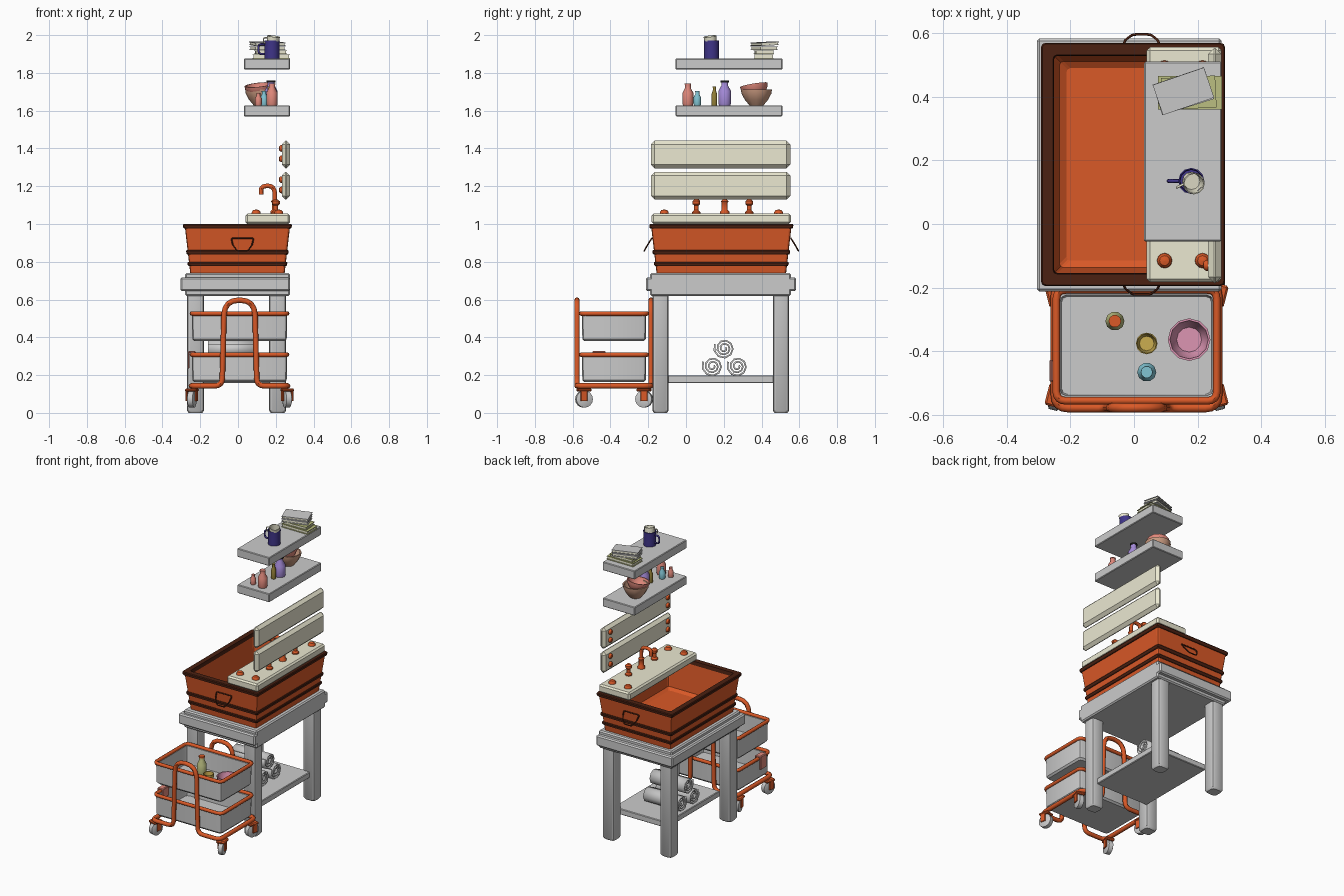
import bpy, bmesh, math
from mathutils import Vector, Matrix

if "Cube" in bpy.data.objects:
    bpy.data.objects.remove(bpy.data.objects["Cube"])


def mat(name, *c):
    m = bpy.data.materials.new(name)
    m.diffuse_color = (*c, 1)
    m.use_nodes = True
    m.node_tree.nodes["Principled BSDF"].inputs["Base Color"].default_value = m.diffuse_color
    return m


ORANGE, BROWN = mat("orange", .7, .1, .02), mat("brown", .07, .015, .006)
CREAM, SALMON = mat("cream", .83, .81, .64), mat("salmon", .75, .25, .2)
TAN, PURPLE = mat("tan", .6, .33, .22), mat("purple", .38, .26, .7)
BLUE, OLIVE = mat("light blue", .22, .55, .65), mat("olive", .3, .22, .04)
LIME, INDIGO = mat("lime", .5, .52, .22), mat("indigo", .05, .035, .25)
PINK, YELLOW = mat("pink", .72, .3, .45), mat("yellow", .6, .42, .08)
BLACK = mat("black", .01, .01, .01)


def finish(name, bm, m=None, loc=(0, 0, 0), rot=(0, 0, 0), smooth=0):
    bmesh.ops.remove_doubles(bm, verts=bm.verts, dist=1e-5)
    bmesh.ops.recalc_face_normals(bm, faces=bm.faces)
    me = bpy.data.meshes.new(name)
    bm.to_mesh(me)
    bm.free()
    ob = bpy.data.objects.new(name, me)
    bpy.context.collection.objects.link(ob)
    ob.location, ob.rotation_euler = loc, rot
    if m:
        me.materials.append(m)
    if smooth:
        bpy.ops.object.select_all(action='DESELECT')
        ob.select_set(True)
        bpy.context.view_layer.objects.active = ob
        bpy.ops.object.shade_smooth_by_angle(angle=smooth)
    return ob


def box(name, lo, hi, m=None, bevel=0, seg=1, rot=(0, 0, 0)):
    bm = bmesh.new()
    lo, hi = Vector(lo), Vector(hi)
    bmesh.ops.create_cube(bm, size=1, matrix=Matrix.Diagonal((*(hi - lo), 1)))
    if bevel:
        bmesh.ops.bevel(bm, geom=bm.edges[:], offset=bevel, segments=seg, affect='EDGES', profile=.5)
    return finish(name, bm, m, (lo + hi) / 2, rot)


def loft(name, rings, m=None, loop=False, smooth=0, **kw):
    """Skin a list of point rings; cap the ends unless looped."""
    bm = bmesh.new()
    vs = [[bm.verts.new(p) for p in r] for r in rings]
    n = len(vs[0])
    for a, b in zip(vs, vs[1:] + vs[:1] if loop else vs[1:]):
        for i in range(n):
            bm.faces.new((a[i], a[(i + 1) % n], b[(i + 1) % n], b[i]))
    if not loop:
        bm.faces.new(vs[0])
        bm.faces.new(vs[-1])
    return finish(name, bm, m, smooth=smooth, **kw)


def rect(cx, cy, hx, hy, z, c=.01, n=3):
    """Rounded rectangle ring."""
    out = []
    for k, (sx, sy) in enumerate(((1, 1), (-1, 1), (-1, -1), (1, -1))):
        for j in range(n):
            a = math.pi / 2 * (k + j / (n - 1))
            out.append((cx + sx * (hx - c) + c * math.cos(a), cy + sy * (hy - c) + c * math.sin(a), z))
    return out


def lathe(name, loc, prof, m=None, n=12, rot=(0, 0, 0)):
    rings = [[(max(r, 1e-4) * math.cos(2 * math.pi * i / n), max(r, 1e-4) * math.sin(2 * math.pi * i / n), z)
              for i in range(n)] for r, z in prof]
    return loft(name, rings, m, smooth=.7, loc=loc, rot=rot)


def tube(name, pts, r, m=ORANGE, cyclic=False, fillet=.02):
    """Round pipe along a path with filleted corners (a 4th value overrides the fillet)."""
    path, n = [], len(pts)
    for i, p in enumerate(pts):
        b = Vector(p[:3])
        if not cyclic and i in (0, n - 1):
            path.append(b)
            continue
        a, c = Vector(pts[i - 1][:3]) - b, Vector(pts[(i + 1) % n][:3]) - b
        f = p[3] if len(p) > 3 else fillet
        a, c = (v.normalized() * min(f, v.length * .49) for v in (a, c))
        path += [b + a * (1 - t) ** 2 + c * t * t for t in (0, .25, .5, .75, 1)]
    cu = bpy.data.curves.new(name, 'CURVE')
    cu.dimensions, cu.bevel_depth, cu.bevel_resolution, cu.use_fill_caps = '3D', r, 2, True
    s = cu.splines.new('POLY')
    s.points.add(len(path) - 1)
    s.use_cyclic_u = cyclic
    for q, p in zip(s.points, path):
        q.co = (*p, 1)
    tmp = bpy.data.objects.new(name + "_path", cu)
    bpy.context.collection.objects.link(tmp)
    bm = bmesh.new()
    bm.from_mesh(tmp.to_mesh())
    bpy.data.objects.remove(tmp)
    return finish(name, bm, m, smooth=.8)


def knob(name, loc, r=.024, rot=(0, 0, 0)):
    lathe(name, loc, [(r, 0), (r * .95, r * .45), (r * .65, r * .85), (0, r)], ORANGE, 12, rot)


# table: top with moulding, legs, lower shelf
box("table_top", (-.28, -.19, .62), (.275, .555, .74), None, .008)
box("table_moulding", (-.305, -.212, .645), (.275, .583, .717), None, .008)
for x in (-.225, .21):
    for y in (-.135, .503):
        loft("table_leg", [rect(x, y, .045 - d, .043 - d, z, .018) for z, d in ((0, .008), (.012, 0), (.63, 0))], smooth=.6)
box("lower_shelf", (-.185, -.1, .158), (.22, .47, .198), None, .004)

# rolled towels
for y, z in ((.14, .247), (.272, .247), (.202, .342)):
    bm = bmesh.new()
    rows = []
    for i in range(25):
        a, r = -i * math.pi / 4.5 + .6, .01 + .045 * i / 24
        rows.append([bm.verts.new((x, y + r * math.cos(a), z + r * math.sin(a))) for x in (-.16, .1)])
    for a, b in zip(rows, rows[1:]):
        bm.faces.new((a[0], a[1], b[1], b[0]))
    s = finish("rolled_towel", bm, smooth=.3).modifiers.new("thick", 'SOLIDIFY')
    s.thickness, s.offset = .009, 0

# tub: tapered shell, rim, bands, wire handles
CX, CY = -.003, .187


def sec(z, g=0):
    t = (z - .74) / .26
    return rect(CX, CY, .25 + .03 * t + g, .343 + .03 * t + g, z, .012)


loft("tub", [sec(.74), sec(.99), sec(.99, -.025), sec(.79, -.025), sec(.775, -.045)], ORANGE)
for z0, z1, g, w in ((.975, 1.0, .009, .038), (.838, .862, .008, .015), (.778, .8, .008, .015)):
    loft("tub_rim" if z0 > .9 else "tub_band",
         [sec(z0, g - .004), sec(z0 + .006, g), sec(z1 - .006, g), sec(z1, g - .004), sec(z1, g - w), sec(z0, g - w)],
         BROWN, True)
for s in (-1, 1):
    tube("tub_handle", [(x, CY + s * d, z) for x, d, z in
                        ((-.035, .368, .925), (.082, .368, .925), (.075, .39, .89), (.052, .408, .858),
                         (-.004, .408, .858), (-.028, .39, .89))], .004, BROWN, True, .01)

# counter with taps and knobs
box("counter", (.04, -.182, 1.0), (.275, .555, 1.055), CREAM, .01)
for x in (.096, .215):
    for y in (-.115, .49):
        knob("counter_knob", (x, y, 1.053))
for y in (.055, .335):
    lathe("tap", (.2, y, 1.053), [(.022, 0), (.022, .01), (.012, .02), (.012, .045), (.02, .052), (.02, .068), (.01, .078)], ORANGE)
    tube("tap_cross", [(.18, y, 1.113), (.222, y, 1.113)], .008)
lathe("faucet_base", (.195, .205, 1.053), [(.024, 0), (.024, .012), (.016, .022), (.016, .06), (.02, .066), (.014, .075)], ORANGE)
tube("faucet", [(.195, .205, 1.1), (.195, .205, 1.202, .045), (.122, .205, 1.202, .045), (.122, .205, 1.155)], .012)

# wall panels and bolts
for z in (1.13, 1.295):
    box("wall_panel", (.232, -.185, z), (.275, .552, z + .146), CREAM, .019)
    for dz in (.05, .105):
        for y in (-.13, .49):
            knob("panel_bolt", (.234, y, z + dz), .018, (0, -math.pi / 2, 0))

# wall shelves
for z in (1.57, 1.818):
    box("wall_shelf", (.032, -.055, z), (.275, .51, z + .058), None, .004)


def bottle(name, x, y, z, r, h, m, cap=None):
    lathe(name, (x, y, z), [(r * .9, 0), (r, h * .08), (r, h * .58), (r * .55, h * .8), (r * .55, h * .95), (r * .62, h * .95), (r * .62, h)], m, 10)
    if cap:
        lathe(name + "_cap", (x, y, z + h * .94), [(r * .66, 0), (r * .66, h * .08)], cap, 10)


def bowl(name, loc, r, h, m, rot=(0, 0, 0), base=.45):
    k = r * .9
    lathe(name, loc, [(r * base, 0), (r * (.55 + base * .45), h * .35), (r * .97, h * .75), (r, h), (k, h),
                      (k * .95, h * .75), (k * (.5 + base * .45), h * .38), (k * base, h * .12)], m, 12, rot)


# bottles and bowls on the lower wall shelf
for x, y, r, h, m, cap in ((.18, .01, .03, .115, SALMON, None), (.108, .01, .018, .065, SALMON, None),
                           (.138, .06, .02, .075, BLUE, None), (.165, .15, .016, .1, OLIVE, None),
                           (.175, .205, .035, .13, PURPLE, BLACK)):
    bottle("shelf_bottle", x, y, 1.628, r, h, m, cap)
bowl("tan_bowl", (.12, .373, 1.628), .082, .085, TAN)
bowl("pink_bowl", (.115, .37, 1.668), .074, .07, SALMON, (.16, -.1, 0))

# mug, cup and books on the upper wall shelf
bowl("mug", (.18, .135, 1.876), .041, .096, INDIGO, base=.97)
tube("mug_handle", [(.145, .135, 1.952), (.108, .135, 1.952), (.108, .135, 1.9), (.145, .135, 1.9)], .006, INDIGO)
bowl("cup", (.18, .135, 1.925), .034, .07, CREAM, (.12, .12, 0), .85)
tube("cup_handle", [(.155, .125, 1.985), (.135, .115, 1.985), (.135, .115, 1.96), (.155, .125, 1.955)], .004, CREAM, False, .008)


def book(c, w, d, h, m, rot):
    R = Matrix.Rotation(rot[2], 3, 'Z') @ Matrix.Rotation(rot[0], 3, 'X')
    for nm, o, sz, mm in (("book_cover", -h / 2 + .002, (w, d, .004), m), ("book_cover", h / 2 - .002, (w, d, .004), m),
                          ("book_pages", 0, (w - .01, d - .008, h - .008), CREAM)):
        p, s = Vector(c) + R @ Vector((0, 0, o)), Vector(sz) / 2
        box(nm, p - s, p + s, mm, rot=rot)


book((.176, .412, 1.887), .2, .105, .022, LIME, (0, 0, 0))
book((.172, .412, 1.909), .17, .1, .02, LIME, (0, 0, .05))
book((.155, .415, 1.931), .17, .1, .02, None, (0, 0, .3))
book((.155, .417, 1.954), .17, .1, .018, None, (.05, 0, .33))

# trolley: baskets, rims, end handles, side rails
TX, TY = .008, -.381
for z0, z1 in ((.38, .52), (.163, .302)):
    loft("basket", [rect(TX, TY, hx, hy, z, .02) for hx, hy, z in
                    ((.24, .158, z0), (.25, .168, z0 + .012), (.252, .17, z1), (.24, .158, z1), (.236, .154, z0 + .02))], smooth=.5)
    tube("basket_rim", [(TX + sx * .252, TY + sy * .174, z1 + .006) for sx, sy in ((1, 1), (-1, 1), (-1, -1), (1, -1))], .012, ORANGE, True, .03)
for y, s in ((-.577, 1), (-.185, -1)):
    half = [(.255, y + s * .1, .143), (.255, y, .143, .04), (.092, y, .143, .04), (.08, y, .597, .08)]
    tube("trolley_handle", [(TX - p[0], *p[1:]) for p in half] + [(TX + p[0], *p[1:]) for p in half[::-1]], .0145)
for s in (-1, 1):
    tube("trolley_side_rail", [(TX + s * .255, -.48, .143), (TX + s * .255, -.28, .143)], .0145)

# casters
for s in (-1, 1):
    for y, t in ((-.54, 1), (-.222, -1)):
        x, yaw = TX + s * .252, s * t * .25
        lathe("caster_wheel", (x, y, .073), [(.028, -.02), (.045, -.014), (.045, .014), (.028, .02)], None, 16, (0, math.pi / 2, yaw))
        for d in (-.025, .025):
            box("caster_fork", (x + d - .004, y - .018, .062), (x + d + .004, y + .018, .125), ORANGE, .002, 1, (0, 0, yaw))
        box("caster_hood", (x - .03, y - .035, .112), (x + .03, y + .035, .13), ORANGE, .006, 1, (0, 0, yaw))

# trolley contents and hanging cloth
bottle("trolley_bottle", -.06, -.305, .4, .03, .125, LIME, ORANGE)
bowl("yellow_jar", (.04, -.375, .4), .034, .06, YELLOW, base=.75)
bowl("wash_bowl", (.173, -.363, .4), .067, .075, PINK, base=.65)
bottle("blue_jar", .04, -.465, .4, .03, .075, BLUE)
X = TX - .252
box("cloth_top", (X - .018, -.495, .317), (X + .018, -.427, .327), SALMON, .003)
box("cloth_outer", (X - .022, -.495, .235), (X - .013, -.427, .325), SALMON, .003)
box("cloth_inner", (X + .013, -.495, .26), (X + .022, -.427, .325), SALMON, .003)
